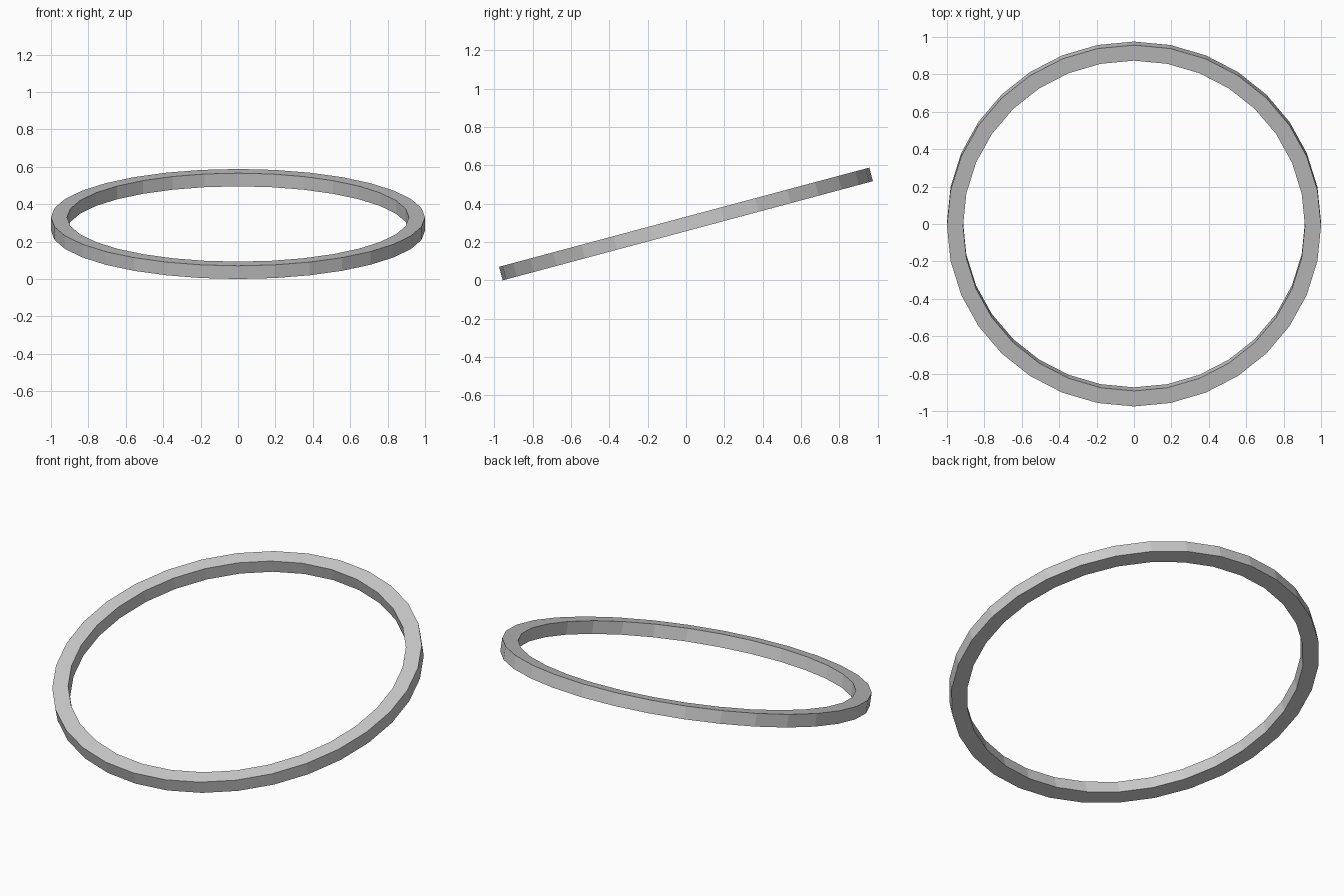
import bpy, bmesh
from math import sin, cos, pi, radians

if "Cube" in bpy.data.objects:
    bpy.data.objects.remove(bpy.data.objects["Cube"])

SIDES, OUTER, INNER, HEIGHT, TILT = 32, 1.0, 0.914, 0.073, radians(15)

# Rectangular cross-section (radius, height) swept around the axis
profile = [(OUTER, -HEIGHT / 2), (OUTER, HEIGHT / 2),
           (INNER, HEIGHT / 2), (INNER, -HEIGHT / 2)]
bm = bmesh.new()
rings = [[bm.verts.new((r * cos(2 * pi * i / SIDES), r * sin(2 * pi * i / SIDES), z))
          for r, z in profile] for i in range(SIDES)]
for i in range(SIDES):
    a, b = rings[i], rings[(i + 1) % SIDES]
    for j in range(4):
        k = (j + 1) % 4
        bm.faces.new((a[j], b[j], b[k], a[k]))
bmesh.ops.recalc_face_normals(bm, faces=bm.faces)

mesh = bpy.data.meshes.new("tilted_ring")
bm.to_mesh(mesh)
bm.free()

# Tilt the ring so its back is raised and its front touches the floor
ring = bpy.data.objects.new("tilted_ring", mesh)
ring.rotation_euler.x = TILT
ring.location.z = OUTER * sin(TILT) + HEIGHT / 2 * cos(TILT)
bpy.context.collection.objects.link(ring)
